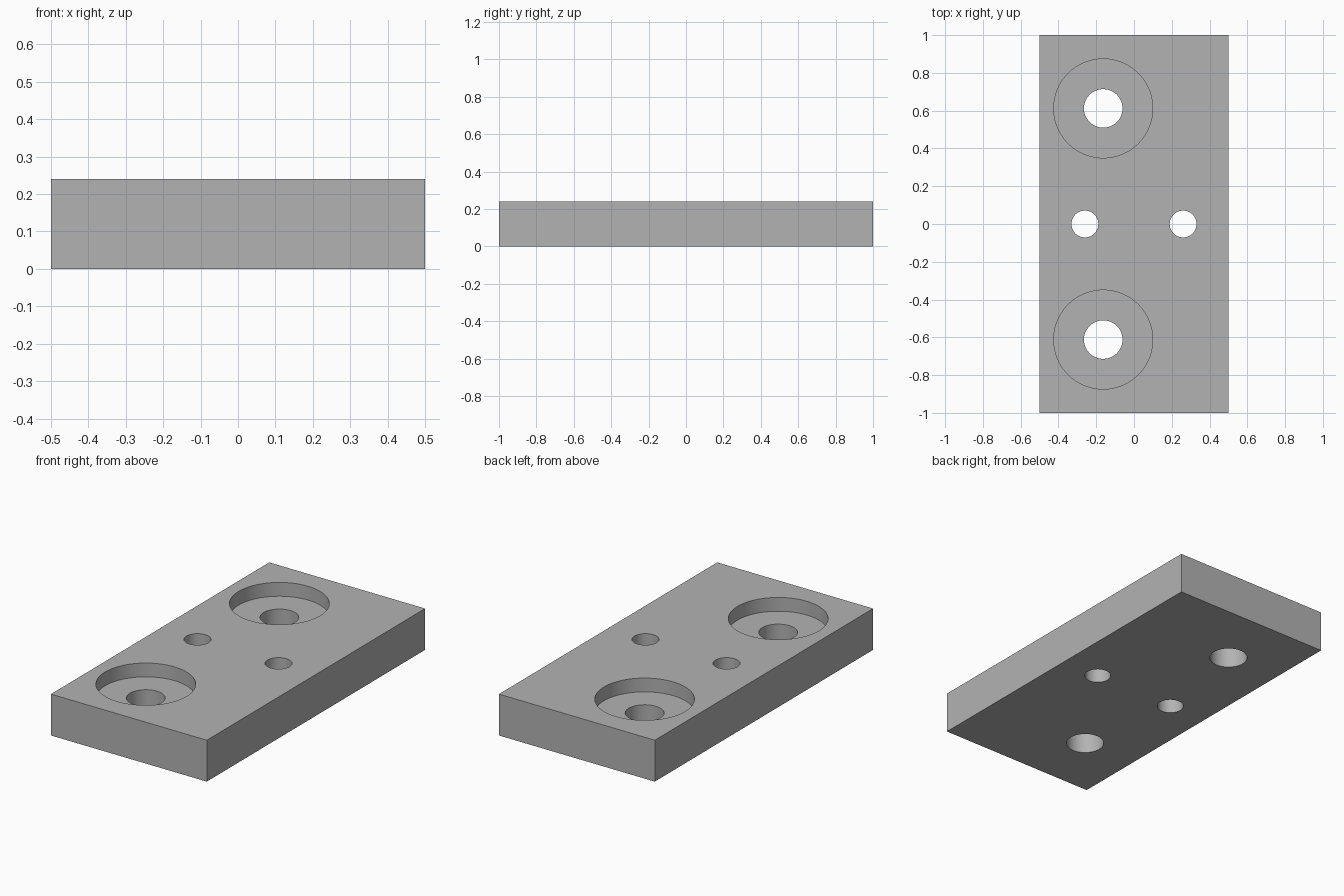
import bpy

cube = bpy.data.objects.get("Cube")
if cube:
    bpy.data.objects.remove(cube, do_unlink=True)

HEIGHT = 0.24
FLOOR = 0.16  # level of the counterbore floors

grey = bpy.data.materials.new("plain grey")
grey.use_nodes = True
colour = (0.45, 0.45, 0.45, 1)
grey.diffuse_color = colour
grey.node_tree.nodes["Principled BSDF"].inputs["Base Color"].default_value = colour

# Rectangular plate
bpy.ops.mesh.primitive_cube_add(size=1, location=(0, 0, HEIGHT / 2))
plate = bpy.context.object
plate.name = "mounting_plate"
plate.scale = (1, 2, HEIGHT)
bpy.ops.object.transform_apply(location=False, rotation=False, scale=True)
plate.data.materials.append(grey)


def drill(name, x, y, radius, bottom):
    """Cut a round hole from above the plate down to the given level."""
    top = HEIGHT + 0.1
    bpy.ops.mesh.primitive_cylinder_add(
        vertices=96, radius=radius, depth=top - bottom,
        location=(x, y, (top + bottom) / 2))
    cutter = bpy.context.object
    cutter.name = name
    cutter.data.materials.append(grey)
    bpy.context.view_layer.objects.active = plate
    cut = plate.modifiers.new(name, "BOOLEAN")
    cut.operation = "DIFFERENCE"
    cut.solver = "EXACT"
    cut.object = cutter
    bpy.ops.object.modifier_apply(modifier=name)
    bpy.data.objects.remove(cutter, do_unlink=True)


for side in (-1, 1):
    # Counterbored screw holes near the two ends
    drill("counterbore", -0.163, side * 0.612, 0.262, FLOOR)
    drill("screw_hole", -0.163, side * 0.612, 0.102, -0.1)
    # Small pin holes across the middle
    drill("pin_hole", side * 0.26, 0, 0.071, -0.1)

# Smooth hole walls with crisp edges
bpy.ops.object.select_all(action="DESELECT")
plate.select_set(True)
bpy.context.view_layer.objects.active = plate
bpy.ops.object.shade_smooth_by_angle(angle=0.5)
